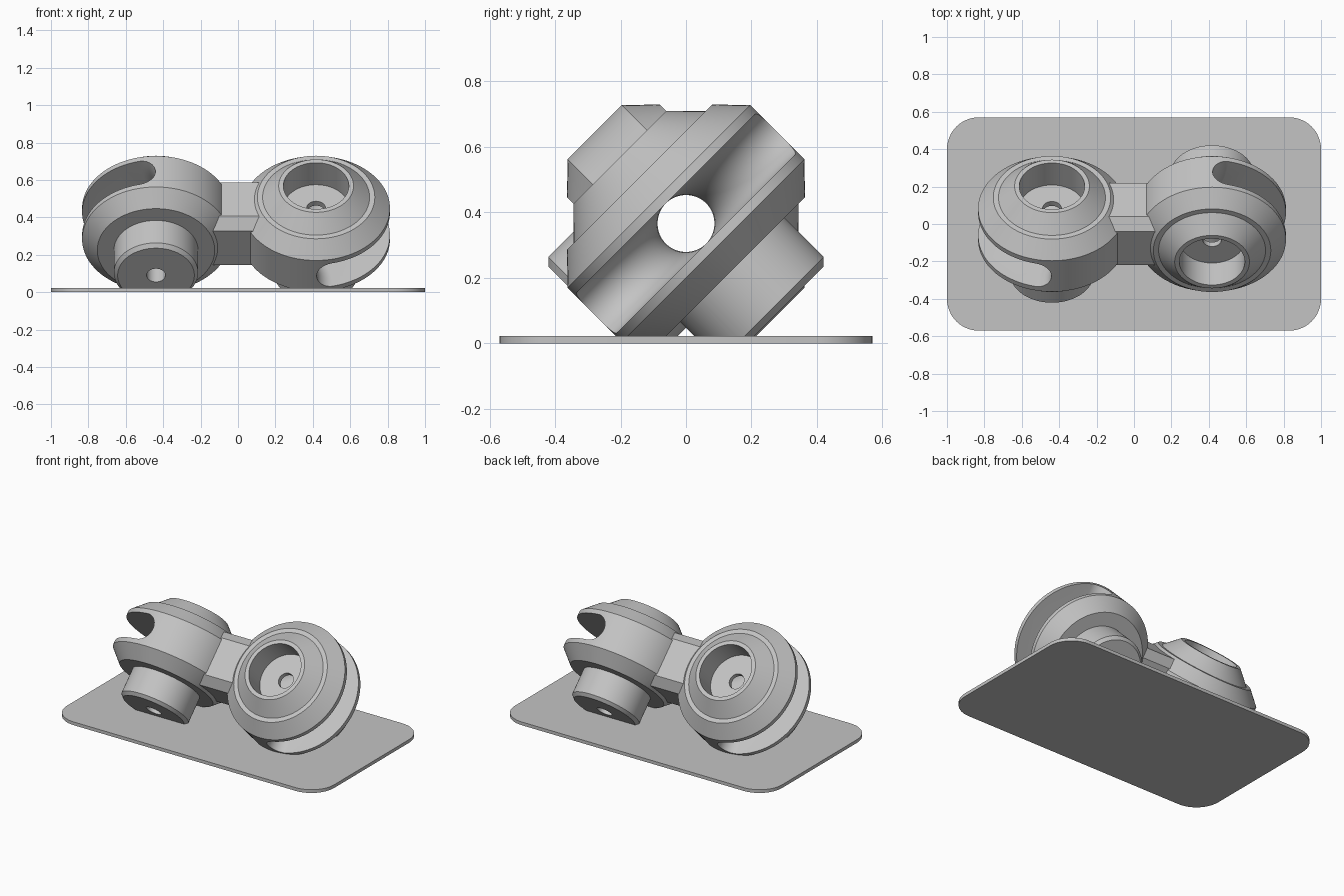
import bpy, bmesh, math
from mathutils import Matrix, Vector

if "Cube" in bpy.data.objects:
    bpy.data.objects.remove(bpy.data.objects["Cube"])

CX, CZ = -0.0105, 0.366      # centre of the whole clamp
ARM = 0.428                  # distance of each disc from the centre
W = 0.087                    # cable channel radius

grey = bpy.data.materials.new("light_grey")
grey.diffuse_color = (0.55, 0.55, 0.55, 1)
grey.use_nodes = True
grey.node_tree.nodes["Principled BSDF"].inputs["Base Color"].default_value = grey.diffuse_color


def make(name, bm, matrix=None):
    bmesh.ops.recalc_face_normals(bm, faces=bm.faces)
    me = bpy.data.meshes.new(name)
    bm.to_mesh(me)
    bm.free()
    me.materials.append(grey)
    ob = bpy.data.objects.new(name, me)
    bpy.context.collection.objects.link(ob)
    if matrix:
        ob.matrix_world = matrix
    return ob


def activate(ob):
    bpy.ops.object.select_all(action='DESELECT')
    ob.select_set(True)
    bpy.context.view_layer.objects.active = ob


def smooth(ob):
    activate(ob)
    bpy.ops.object.shade_smooth_by_angle(angle=math.radians(25))


def cut(ob, cutter):
    activate(ob)
    mod = ob.modifiers.new("cut", 'BOOLEAN')
    mod.operation, mod.solver, mod.object = 'DIFFERENCE', 'EXACT', cutter
    bpy.context.view_layer.update()
    bpy.ops.object.modifier_apply(modifier=mod.name)
    bpy.data.objects.remove(cutter)


def loft(loops, close=False):
    """Skin a list of equal closed loops; cap the ends unless closed."""
    bm = bmesh.new()
    rows = [[bm.verts.new(p) for p in l] for l in loops]
    n, m = len(rows), len(rows[0])
    for i in range(n if close else n - 1):
        a, b = rows[i], rows[(i + 1) % n]
        for j in range(m):
            k = (j + 1) % m
            bm.faces.new((a[j], a[k], b[k], b[j]))
    if not close:
        bm.faces.new(rows[0])
        bm.faces.new(rows[-1])
    return bm


def slice_off(bm, co, normal):
    """Remove everything on the normal side of a plane and cap it."""
    res = bmesh.ops.bisect_plane(bm, geom=bm.verts[:] + bm.edges[:] + bm.faces[:],
                                 plane_co=co, plane_no=normal, clear_outer=True)
    edges = [e for e in res['geom_cut'] if isinstance(e, bmesh.types.BMEdge)]
    if edges:
        bmesh.ops.edgeloop_fill(bm, edges=edges)


# Disc section (radius, height): bowl, raised rim, chamfered disc, stub, bolt bore
SECTION = [(0.05, 0.12), (0.175, 0.12), (0.175, 0.286), (0.2, 0.286),
           (0.286, 0.2), (0.314, 0.2), (0.395, 0.117), (0.395, -0.117),
           (0.314, -0.2), (0.225, -0.2), (0.225, -0.37), (0.205, -0.39),
           (0.05, -0.39)]


def disc_mesh():
    steps = 96
    bm = loft([[(r * math.cos(a), r * math.sin(a), h) for r, h in SECTION]
               for a in (2 * math.pi * i / steps for i in range(steps))], True)
    slice_off(bm, Vector((-0.353, 0, 0)), Vector((-1, 0, 0)))
    down = Vector((0, -1, -1)).normalized()
    slice_off(bm, down * 0.3645, down)
    return bm


def channel_mesh():
    """Cable channel along x that flares like a horn towards the outer rim."""
    start, R, layers = -0.29, 0.38, []
    for i in range(25):
        phi = math.radians(-87 + 174 * i / 24)
        u, rho = W * math.sin(phi), W * math.cos(phi)
        q = R - rho
        side = [(-0.5, rho)]
        for j in range(21):
            t = math.pi / 2 * j / 20
            side.append((start + q * math.sin(t), R - q * math.cos(t)))
        side += [(start + q, 0.6), (0.6, 0.6)]
        outline = side + [(x, -v) for x, v in reversed(side)]
        layers.append([(x, v, u) for x, v in outline])
    bm = loft(layers)
    bmesh.ops.triangulate(bm, faces=bm.faces[:])
    return bm


# Two clamp discs, half a turn apart
for name, turn in (("right_clamp", 0), ("left_clamp", math.pi)):
    place = (Matrix.Translation((CX, 0, CZ)) @ Matrix.Rotation(turn, 4, 'Z')
             @ Matrix.Translation((ARM, 0, 0)) @ Matrix.Rotation(math.pi / 4, 4, 'X'))
    disc = make(name, disc_mesh(), place)
    cut(disc, make("channel_cutter", channel_mesh(), place))
    smooth(disc)

# Eight-sided arm with the channel running through it
OCT = [(0.22, 0.04), (0.04, 0.22), (-0.04, 0.22), (-0.22, 0.04),
       (-0.22, -0.04), (-0.04, -0.22), (0.04, -0.22), (0.22, -0.04)]
at_centre = Matrix.Translation((CX, 0, CZ))
arm = make("connecting_arm", loft([[(x, y, z) for y, z in OCT] for x in (-0.17, 0.17)]), at_centre)
ring = [(W * math.cos(math.pi * i / 24), W * math.sin(math.pi * i / 24)) for i in range(48)]
cut(arm, make("bore_cutter", loft([[(x, y, z) for y, z in ring] for x in (-0.4, 0.4)]), at_centre))
smooth(arm)

# Base plate with rounded corners
corner = 0.17
outline = []
for k, (sx, sy) in enumerate(((1, 1), (-1, 1), (-1, -1), (1, -1))):
    for i in range(13):
        a = math.pi / 2 * (k + i / 12)
        outline.append((sx * (1 - corner) + corner * math.cos(a),
                        sy * (0.57 - corner) + corner * math.sin(a)))
plate = make("base_plate", loft([[(x, y, z) for x, y in outline] for z in (0, 0.022)]))
smooth(plate)
